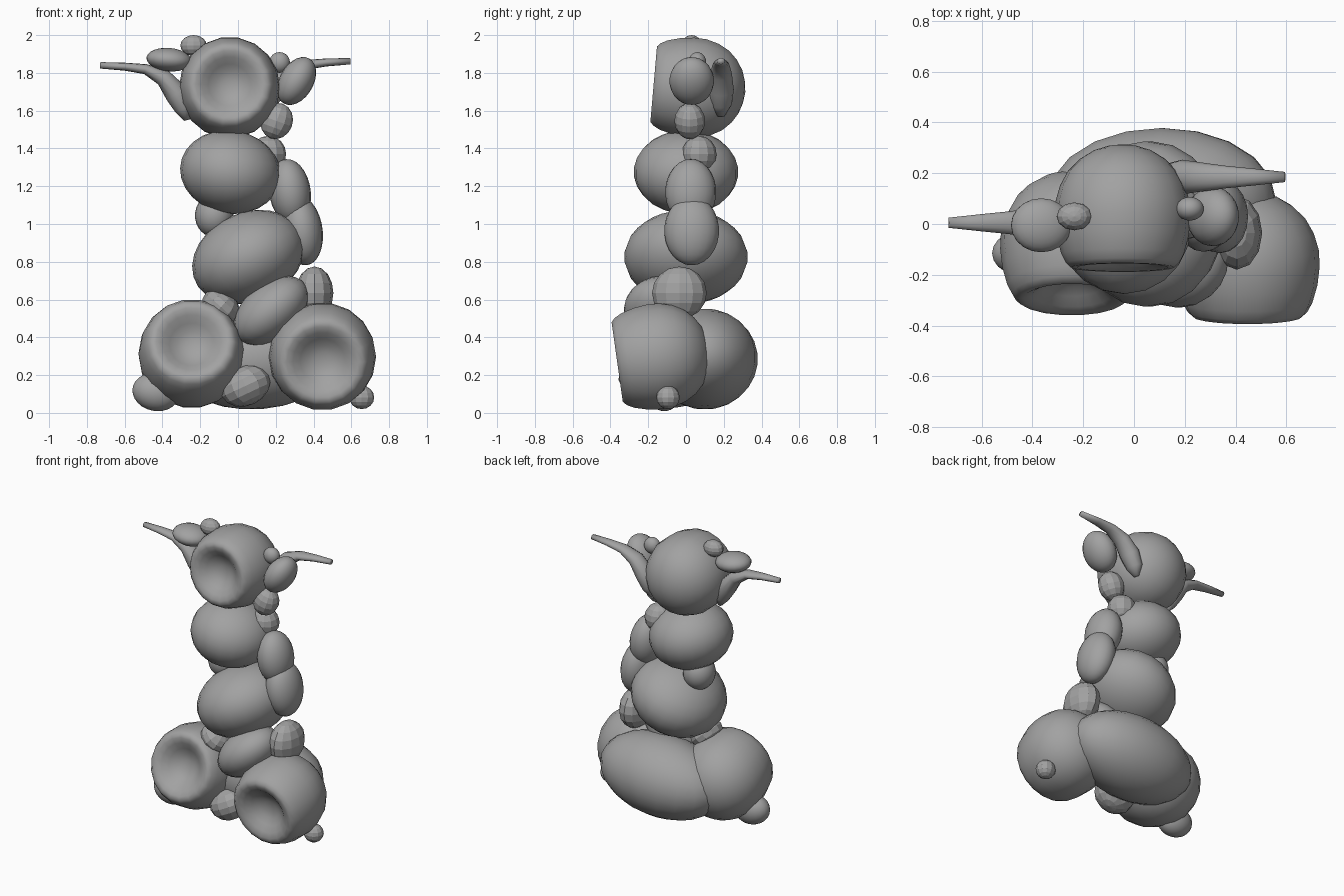
import bpy, bmesh
from math import radians, pi, sin, cos
from mathutils import Vector

cube = bpy.data.objects.get("Cube")
if cube:
    bpy.data.objects.remove(cube, do_unlink=True)

grey = bpy.data.materials.new("plain_grey")
grey.use_nodes = True
grey.diffuse_color = (0.36, 0.36, 0.36, 1)
bsdf = grey.node_tree.nodes["Principled BSDF"]
bsdf.inputs["Base Color"].default_value = grey.diffuse_color


def finish(bm, name, smooth, location=(0, 0, 0), rotation=(0, 0, 0)):
    bmesh.ops.recalc_face_normals(bm, faces=bm.faces)
    for face in bm.faces:
        face.smooth = smooth
    mesh = bpy.data.meshes.new(name)
    bm.to_mesh(mesh)
    bm.free()
    mesh.materials.append(grey)
    obj = bpy.data.objects.new(name, mesh)
    bpy.context.collection.objects.link(obj)
    obj.location = location
    obj.rotation_euler = [radians(a) for a in rotation]
    return obj


def blob(name, centre, radii, tilt=0, smooth=True):
    """Ellipsoid, tilted in the front plane (positive lifts the +x end)."""
    bm = bmesh.new()
    seg = 20 if smooth else 12
    bmesh.ops.create_uvsphere(bm, u_segments=seg, v_segments=seg * 2 // 3, radius=1)
    bmesh.ops.scale(bm, vec=radii, verts=bm.verts)
    return finish(bm, name, smooth, centre, (0, -tilt, 0))


def bridge(bm, a, b):
    n = len(a)
    for i in range(n):
        bm.faces.new((a[i], a[(i + 1) % n], b[(i + 1) % n], b[i]))


# Round back, flattened front with a shallow sunken dish
CUP = [(0.22, 0.97), (0.43, 0.9), (0.63, 0.77), (0.8, 0.59), (0.92, 0.36), (0.99, 0.1),
       (1, -0.15), (0.97, -0.43), (0.9, -0.7), (0.83, -0.84), (0.76, -0.91), (0.67, -0.91),
       (0.55, -0.85), (0.42, -0.73), (0.28, -0.63), (0.14, -0.58)]


def cup(name, centre, radius, depth, pitch):
    bm = bmesh.new()
    n = 18
    rings = [[bm.verts.new((radius * r * cos(2 * pi * i / n), depth * y,
                            radius * r * sin(2 * pi * i / n))) for i in range(n)]
             for r, y in CUP]
    for a, b in zip(rings, rings[1:]):
        bridge(bm, a, b)
    for ring, y in ((rings[0], 1), (rings[-1], -0.57)):
        pole = bm.verts.new((0, depth * y, 0))
        for i in range(n):
            bm.faces.new((ring[i], ring[(i + 1) % n], pole))
    return finish(bm, name, True, centre, (pitch, 0, 0))


# Path x, z, half thickness, half width of a flattened ear
EAR = [(0.73, 1.84, 0.017, 0.02), (0.6, 1.833, 0.021, 0.034), (0.49, 1.82, 0.027, 0.045),
       (0.395, 1.775, 0.045, 0.058), (0.325, 1.69, 0.062, 0.068), (0.285, 1.61, 0.05, 0.058),
       (0.27, 1.55, 0.015, 0.02)]


def ear(name, side, offset):
    bm = bmesh.new()
    n = 12
    points = [Vector((x * side, 0, z)) for x, z, t, w in EAR]
    rings = []
    for k, (x, z, t, w) in enumerate(EAR):
        along = (points[min(k + 1, len(EAR) - 1)] - points[max(k - 1, 0)]).normalized()
        out = along.cross(Vector((0, 1, 0)))
        rings.append([bm.verts.new(points[k] + out * t * cos(2 * pi * i / n)
                                   + Vector((0, w * sin(2 * pi * i / n), 0)))
                      for i in range(n)])
    for a, b in zip(rings, rings[1:]):
        bridge(bm, a, b)
    bm.faces.new(rings[0])
    bm.faces.new(rings[-1])
    return finish(bm, name, True, offset)


# Head and feet
cup("head", (-0.045, 0.06, 1.72), 0.268, 0.255, -5)
cup("right_foot", (-0.245, -0.06, 0.302), 0.282, 0.27, -18)
cup("left_foot", (0.447, -0.13, 0.302), 0.284, 0.26, 8)

# Ears
ear("right_ear", -1, (0, 0.005, 0))
ear("left_ear", 1, (-0.135, 0.185, 0.022))

# Body
blob("chest", (-0.04, 0, 1.275), (0.268, 0.277, 0.22), -10)
blob("belly", (0.055, 0, 0.825), (0.31, 0.328, 0.235), 25)
blob("rump", (0.11, 0.1, 0.285), (0.45, 0.28, 0.265), 5)
blob("front_hip", (0.175, -0.13, 0.54), (0.23, 0.2, 0.145), 40)

# Left arm chain
blob("left_forearm", (0.34, 0.03, 0.965), (0.108, 0.145, 0.185), 8)
blob("left_upper_arm", (0.275, 0.025, 1.17), (0.11, 0.135, 0.175), 8)
blob("left_hand", (0.405, -0.035, 0.635), (0.1, 0.145, 0.14), smooth=False)
blob("left_shoulder", (0.16, 0.07, 1.37), (0.095, 0.092, 0.097), smooth=False)
blob("neck_knob", (0.205, 0.02, 1.545), (0.085, 0.082, 0.097), -20, smooth=False)

# Head knobs
blob("left_cheek", (0.31, 0.03, 1.757), (0.09, 0.118, 0.137), -30)
blob("left_brow_knob", (0.22, 0.06, 1.855), (0.055, 0.047, 0.055))
blob("right_brow", (-0.365, -0.005, 1.87), (0.12, 0.107, 0.062), -5)
blob("crown_knob", (-0.235, 0.03, 1.945), (0.07, 0.055, 0.055), smooth=False)

# Lower knobs
blob("right_waist_knob", (-0.125, 0.03, 1.045), (0.103, 0.11, 0.115))
blob("right_hip_knob", (-0.09, -0.1, 0.56), (0.11, 0.12, 0.085), -42, smooth=False)
blob("centre_knob", (0.04, -0.15, 0.143), (0.136, 0.12, 0.105), 25, smooth=False)
blob("right_heel", (-0.435, -0.115, 0.11), (0.125, 0.09, 0.1), -12)
blob("left_heel", (0.655, -0.095, 0.082), (0.066, 0.062, 0.062), smooth=False)
